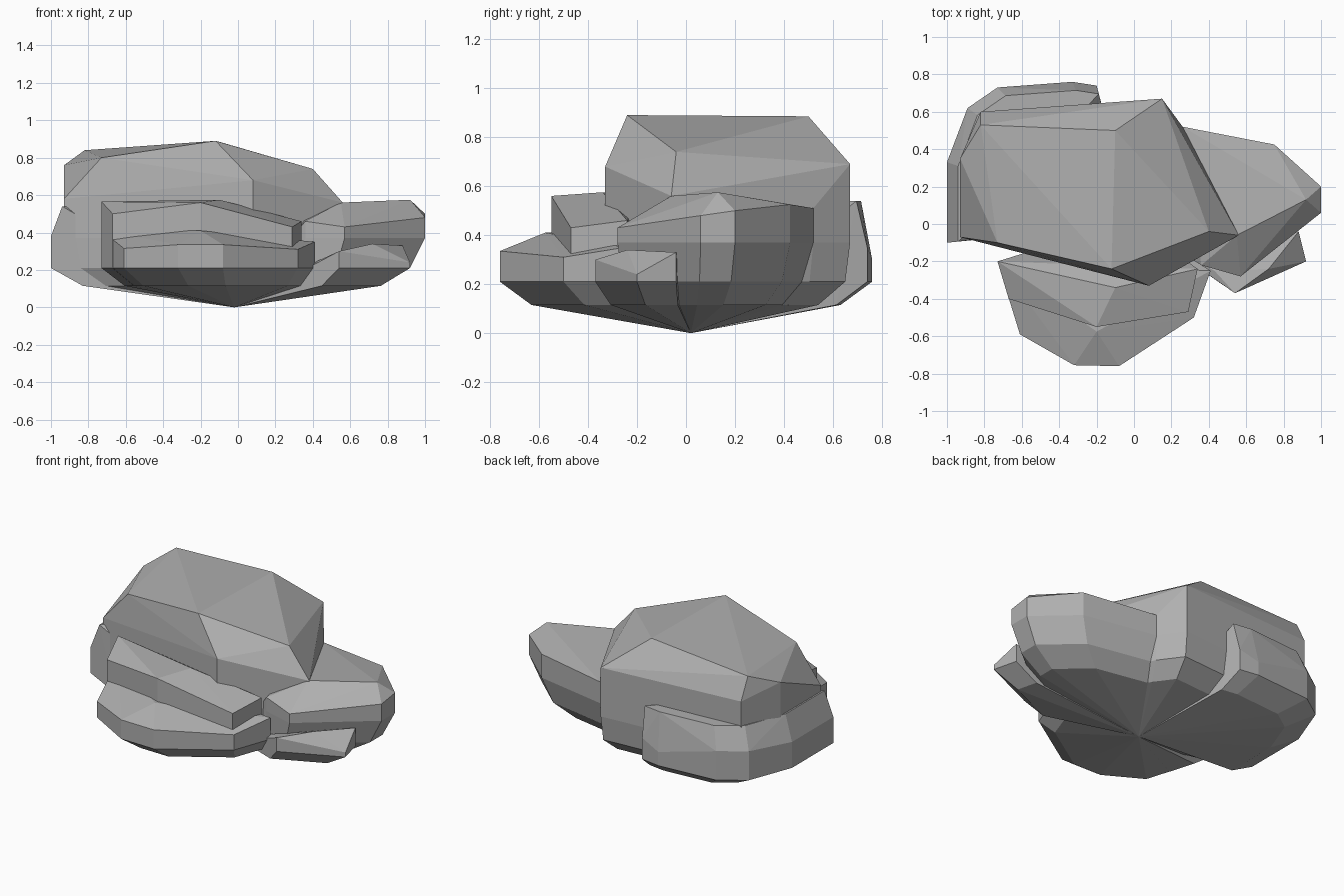
import bpy, bmesh

if "Cube" in bpy.data.objects:
    bpy.data.objects.remove(bpy.data.objects["Cube"])

stone = bpy.data.materials.new("stone grey")
stone.diffuse_color = (0.43, 0.43, 0.43, 1)
stone.use_nodes = True
stone.node_tree.nodes["Principled BSDF"].inputs["Base Color"].default_value = stone.diffuse_color


def boulder(name, corners, crown=(), foot=1.0, shoulder=None):
    """Faceted boulder: each corner is a column down to the widest outline,
    which tapers to one shared lowest point; crown points sit on top."""
    pts = [(-0.02, 0.02, 0)] + list(crown)
    for x, y, z in corners:
        pts.append((x, y, z))
        pts.append((x, y, min(z, 0.37)))
        for scale, height in ((foot, 0.21), (foot * 0.83, 0.115)):
            pts.append((x * scale, y * scale, height))
        if shoulder:    # inset copy of the outline as a bevelled top
            pts.append((x * 0.94, y * 0.94, shoulder))
    bm = bmesh.new()
    for p in pts:
        bm.verts.new(p)
    bmesh.ops.remove_doubles(bm, verts=bm.verts, dist=0.001)
    res = bmesh.ops.convex_hull(bm, input=bm.verts)
    junk = {g for g in res["geom_interior"] + res["geom_unused"]
            if isinstance(g, bmesh.types.BMVert)}
    bmesh.ops.delete(bm, geom=list(junk), context='VERTS')
    bmesh.ops.recalc_face_normals(bm, faces=bm.faces)
    me = bpy.data.meshes.new(name)
    bm.to_mesh(me)
    bm.free()
    me.materials.append(stone)
    ob = bpy.data.objects.new(name, me)
    bpy.context.collection.objects.link(ob)
    return ob


# tall central boulder
main = boulder("rock_cluster",
    [(-0.93, -0.07, 0.58), (-0.93, 0.35, 0.76), (-0.82, 0.6, 0.7), (0.15, 0.67, 0.69),
     (0.26, 0.52, 0.51), (0.56, -0.06, 0.56), (0.08, -0.33, 0.68)],
    crown=[(-0.12, -0.24, 0.89), (-0.1, 0.5, 0.885), (-0.73, -0.1, 0.8),
           (-0.82, 0.53, 0.84), (0.4, -0.04, 0.74)], foot=0.97)

others = [
    # ledge wrapping the left and back
    boulder("left_ledge",
        [(-1, -0.1, 0.38), (-1, 0.33, 0.38), (-0.89, 0.62, 0.4),
         (-0.73, 0.73, 0.4), (-0.33, 0.76, 0.3), (-0.2, 0.74, 0.35)], shoulder=0.54),
    # front boulder in two steps
    boulder("front_upper_step",
        [(-0.73, -0.2, 0.565), (-0.67, -0.4, 0.5), (-0.2, -0.55, 0.56),
         (0.29, -0.47, 0.43), (0.34, -0.24, 0.46)], crown=[(-0.1, -0.34, 0.575)]),
    boulder("front_lower_step",
        [(-0.73, -0.2, 0.41), (-0.61, -0.59, 0.315), (-0.32, -0.755, 0.335),
         (-0.08, -0.76, 0.335), (0.32, -0.5, 0.31), (0.41, -0.25, 0.35)],
        crown=[(-0.2, -0.575, 0.41)]),
    # right boulder with a low step in front
    boulder("right_boulder",
        [(0.36, -0.22, 0.46), (0.57, -0.28, 0.43), (1, 0.06, 0.48), (1, 0.2, 0.5),
         (0.75, 0.425, 0.525), (0.26, 0.52, 0.51)],
        crown=[(0.55, -0.06, 0.56), (0.92, 0.13, 0.575)], foot=0.92),
    boulder("right_lower_step",
        [(0.43, -0.25, 0.25), (0.54, -0.37, 0.3), (0.92, -0.2, 0.24), (0.88, -0.04, 0.33)],
        crown=[(0.72, -0.24, 0.34)]),
]

# merge the boulders into one closed surface
for ob in others:
    mod = main.modifiers.new("join " + ob.name, 'BOOLEAN')
    mod.operation = 'UNION'
    mod.solver = 'EXACT'
    mod.object = ob
bpy.context.view_layer.update()
deps = bpy.context.evaluated_depsgraph_get()
merged = bpy.data.meshes.new_from_object(main.evaluated_get(deps))
main.modifiers.clear()

# keep the merged mesh only if it spans the whole cluster
xs = [v.co.x for v in merged.vertices]
ys = [v.co.y for v in merged.vertices]
if xs and max(xs) - min(xs) > 1.95 and max(ys) - min(ys) > 1.45:
    main.data = merged
    main.data.materials.clear()
    main.data.materials.append(stone)
    for p in main.data.polygons:
        p.material_index = 0
        p.use_smooth = False
    for ob in others:
        bpy.data.objects.remove(ob)
